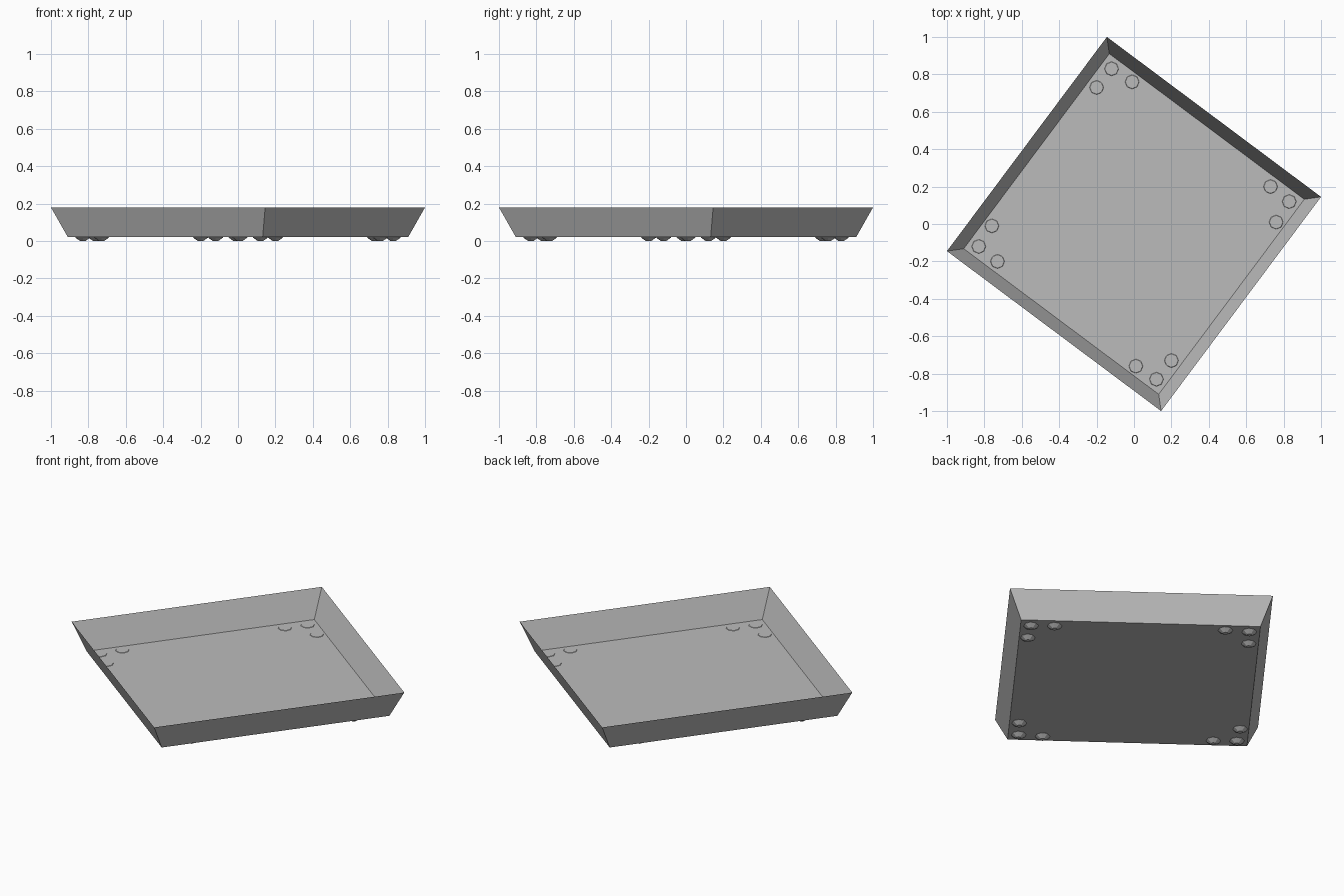
import bpy
import bmesh
from math import atan2, cos, pi, sin
from mathutils import Matrix, Vector

default = bpy.data.objects.get("Cube")
if default:
    bpy.data.objects.remove(default)

grey = bpy.data.materials.new("plain grey")
grey.use_nodes = True
colour = (0.5, 0.5, 0.5, 1)
grey.diffuse_color = colour
grey.node_tree.nodes["Principled BSDF"].inputs["Base Color"].default_value = colour


def finish(name, bm):
    mesh = bpy.data.meshes.new(name)
    bm.to_mesh(mesh)
    bm.free()
    mesh.materials.append(grey)
    obj = bpy.data.objects.new(name, mesh)
    bpy.context.collection.objects.link(obj)
    return obj


def ring(bm, radius, z, sides, turn=0.0):
    return [bm.verts.new((radius * cos(turn + 2 * pi * i / sides),
                          radius * sin(turn + 2 * pi * i / sides), z))
            for i in range(sides)]


def bridge(bm, low, high):
    n = len(low)
    for i in range(n):
        j = (i + 1) % n
        bm.faces.new((low[i], low[j], high[j], high[i]))


# Tray: thin open square dish with flared walls, turned on its base
FLOOR, RIM = 0.022, 0.18
turn = atan2(0.145, 1)
bm = bmesh.new()
base = ring(bm, 0.92, FLOOR, 4, turn)
rim = ring(bm, 1.0105, RIM, 4, turn)
bm.faces.new(base[::-1])
bridge(bm, base, rim)
finish("tray", bm)


# Foot: faceted stud below the floor with a very shallow cap above it
def add_foot(name, place):
    bm = bmesh.new()
    profile = [(0.014, 0.0), (0.041, 0.019), (0.036, FLOOR + 0.002)]
    rings = [ring(bm, r, z, 8) for r, z in profile]
    for low, high in zip(rings, rings[1:]):
        bridge(bm, low, high)
    bm.faces.new(rings[0][::-1])
    bm.faces.new(rings[-1])
    finish(name, bm).location = place


# Three feet in each corner
trio = [(-0.12, 0.83), (-0.20, 0.73), (-0.01, 0.76)]
for corner in range(4):
    spin = Matrix.Rotation(corner * pi / 2, 3, "Z")
    for k, (x, y) in enumerate(trio):
        add_foot(f"foot_{corner + 1}_{k + 1}", spin @ Vector((x, y, 0)))
